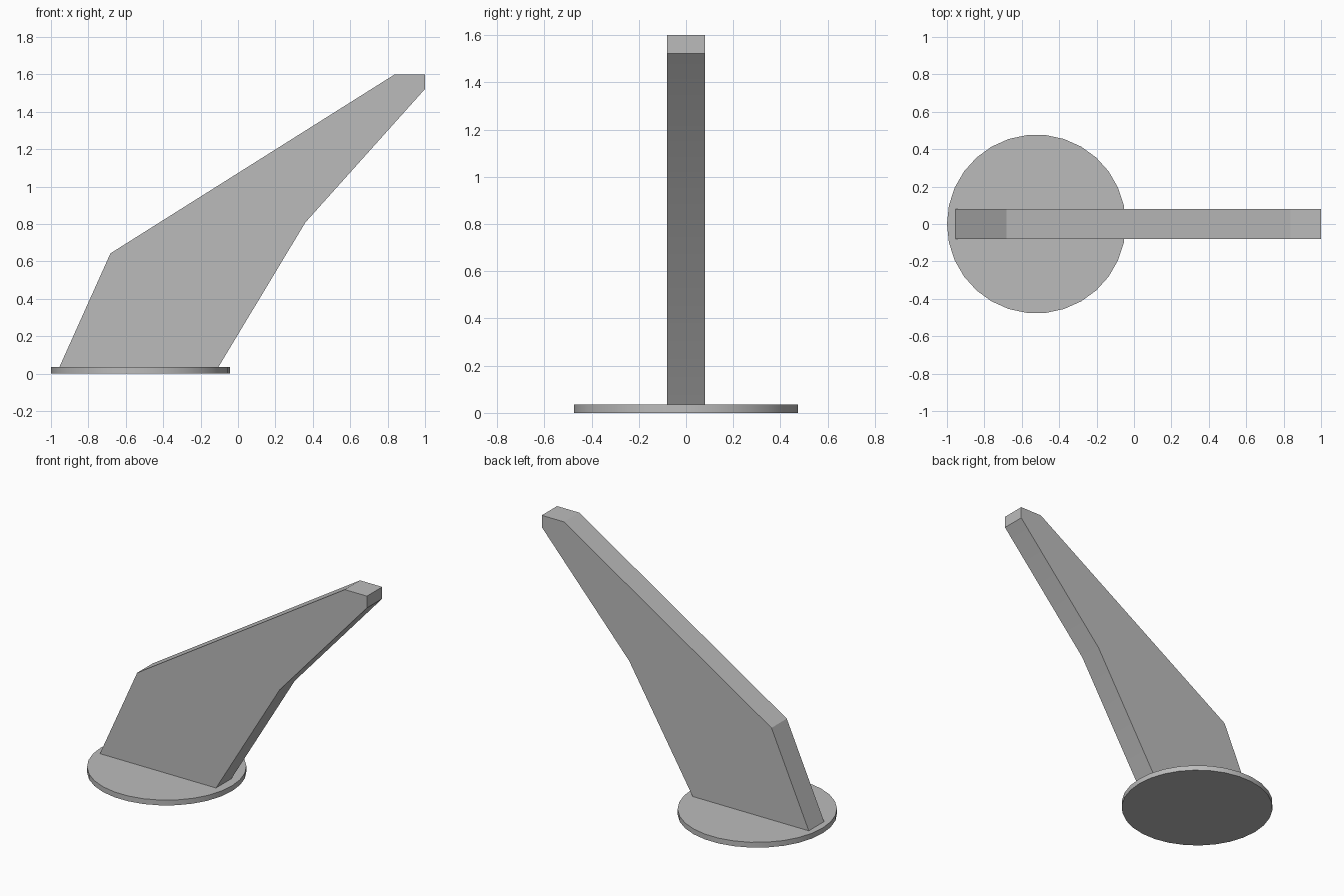
import bpy, bmesh, math
from mathutils import Vector

default = bpy.data.objects.get("Cube")
if default:
    bpy.data.objects.remove(default, do_unlink=True)

# Single grey material
grey = bpy.data.materials.new("plain grey")
grey.use_nodes = True
colour = (0.5, 0.5, 0.5, 1)
grey.diffuse_color = colour
grey.node_tree.nodes["Principled BSDF"].inputs["Base Color"].default_value = colour


def extruded_part(name, outline, direction):
    """Extrude a flat outline into a solid part."""
    bm = bmesh.new()
    face = bm.faces.new([bm.verts.new(p) for p in outline])
    result = bmesh.ops.extrude_face_region(bm, geom=[face], use_keep_orig=True)
    moved = [g for g in result["geom"] if isinstance(g, bmesh.types.BMVert)]
    bmesh.ops.translate(bm, verts=moved, vec=Vector(direction))
    bmesh.ops.recalc_face_normals(bm, faces=bm.faces)
    mesh = bpy.data.meshes.new(name)
    bm.to_mesh(mesh)
    bm.free()
    mesh.materials.append(grey)
    obj = bpy.data.objects.new(name, mesh)
    bpy.context.collection.objects.link(obj)
    bpy.ops.object.select_all(action="DESELECT")
    obj.select_set(True)
    bpy.context.view_layer.objects.active = obj
    bpy.ops.object.shade_smooth_by_angle(angle=math.radians(30))
    return obj


# Round base plate
radius, sides, thickness = 0.478, 30, 0.035
angles = [math.tau * i / sides for i in range(sides)]
circle = [(radius * math.cos(a) - 0.522, radius * math.sin(a), 0) for a in angles]
extruded_part("base_plate", circle, (0, 0, thickness))

# Slanted arm, tapering to a blunt tip
half_width = 0.08
profile = [(-0.955, thickness), (-0.105, thickness), (0.36, 0.808),
           (1, 1.522), (1, 1.6), (0.838, 1.6), (-0.682, 0.643)]
extruded_part("slanted_arm", [(x, -half_width, z) for x, z in profile],
              (0, 2 * half_width, 0))
